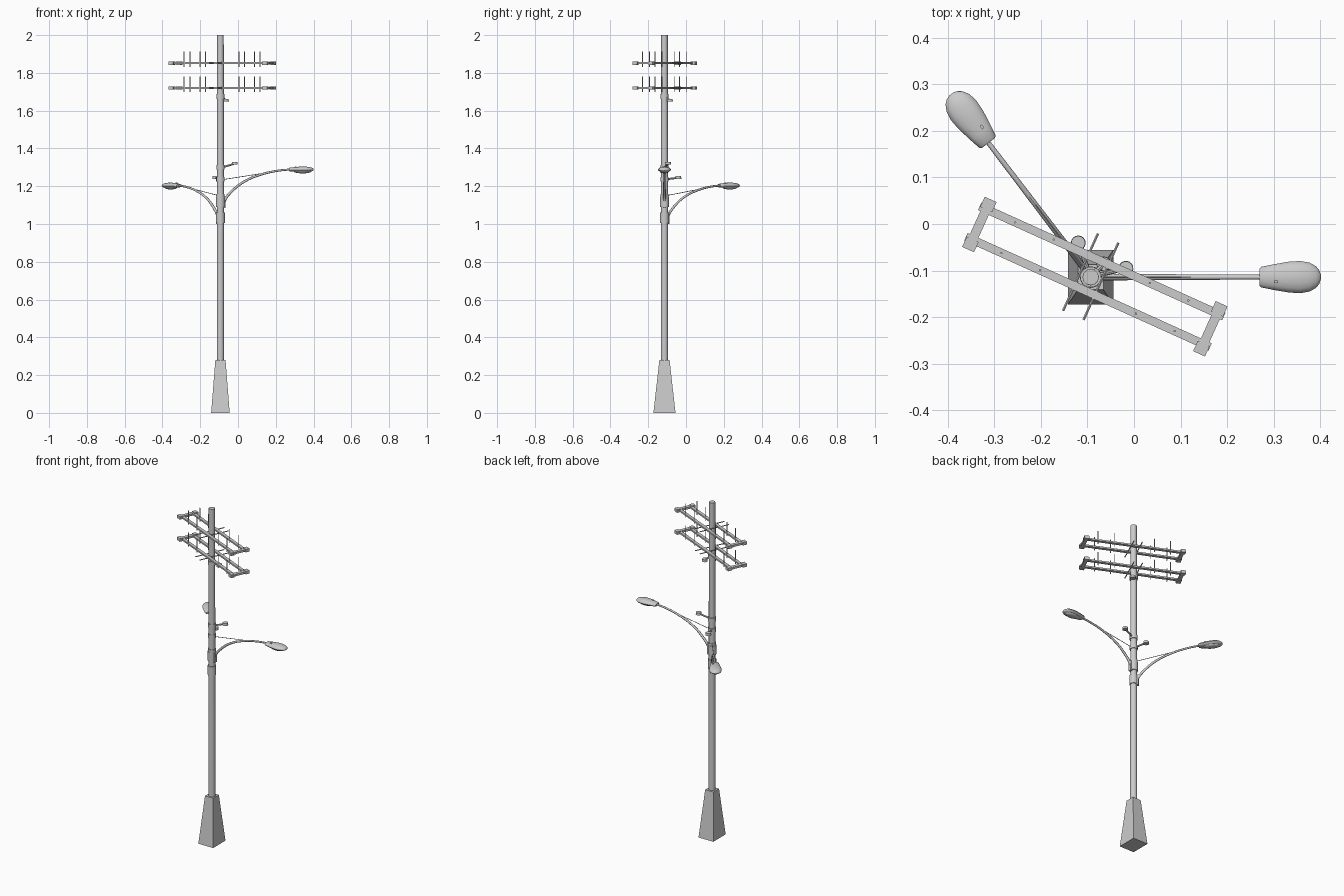
import bpy, bmesh, math
from mathutils import Matrix, Vector

if "Cube" in bpy.data.objects:
    bpy.data.objects.remove(bpy.data.objects["Cube"])

PX, PY = -0.093, -0.114          # pole axis
T = Matrix.Translation


def finish(name, bm, smooth=False):
    bmesh.ops.recalc_face_normals(bm, faces=bm.faces)
    me = bpy.data.meshes.new(name)
    bm.to_mesh(me)
    bm.free()
    ob = bpy.data.objects.new(name, me)
    bpy.context.collection.objects.link(ob)
    if smooth:
        bpy.ops.object.select_all(action='DESELECT')
        ob.select_set(True)
        bpy.context.view_layer.objects.active = ob
        bpy.ops.object.shade_smooth_by_angle(angle=math.radians(40))
    return ob


def box(bm, M, c, s):
    bmesh.ops.create_cube(bm, size=1, matrix=M @ T(c) @ Matrix.Diagonal((*s, 1)))


def rod(bm, M, a, b, r1, r2=None, n=8):
    a, b = Vector(a), Vector(b)
    d = b - a
    R = d.to_track_quat('Z', 'Y').to_matrix().to_4x4()
    bmesh.ops.create_cone(bm, cap_ends=True, segments=n, radius1=r1,
                          radius2=r1 if r2 is None else r2, depth=d.length,
                          matrix=M @ T((a + b) / 2) @ R)


def loft(bm, rings):
    vs = [[bm.verts.new(p) for p in ring] for ring in rings]
    n = len(vs[0])
    for a, b in zip(vs, vs[1:]):
        for i in range(n):
            bm.faces.new((a[i], a[(i + 1) % n], b[(i + 1) % n], b[i]))
    bm.faces.new(vs[0])
    bm.faces.new(vs[-1])


def at_pole(z, deg=0):
    return T((PX, PY, z)) @ Matrix.Rotation(math.radians(deg), 4, 'Z')


# tapered concrete base
bm = bmesh.new()
corners = [(-1, -1), (1, -1), (1, 1), (-1, 1)]
loft(bm, [[(PX + x * w, PY + y * d, z) for x, y in corners]
          for w, d, z in ((0.049, 0.0585, 0), (0.027, 0.027, 0.28))])
finish("base", bm)

# pole
bm = bmesh.new()
rod(bm, at_pole(0), (0, 0, 0.27), (0, 0, 2.0), 0.0195, 0.0175, 12)
finish("pole", bm, True)

# crossarm frames with pins and clamping bolts
for z, label in ((1.852, "upper"), (1.72, "lower")):
    M = T((-0.084, -0.113, z)) @ Matrix.Rotation(math.radians(-24.3), 4, 'Z')
    bm = bmesh.new()
    for s in (-1, 1):
        box(bm, M, (0, s * 0.036, 0), (0.575, 0.018, 0.009))
        box(bm, M, (s * 0.272, 0, 0), (0.02, 0.118, 0.012))
        for t in (-1, 1):
            box(bm, M, (s * 0.272, t * 0.047, 0), (0.028, 0.024, 0.018))
    finish(label + "_crossarm_frame", bm)
    bm = bmesh.new()
    for u in (-0.204, -0.113, 0.113, 0.204):
        for s in (-1, 1):
            rod(bm, M, (u, s * 0.036, -0.021), (u, s * 0.036, 0.061), 0.0025, n=6)
    finish(label + "_insulator_pins", bm, True)
    bm = bmesh.new()
    for u in (-0.032, 0.016):
        rod(bm, M, (u, -0.095, 0), (u, 0.087, 0), 0.003, n=6)
    finish(label + "_clamp_bolts", bm, True)

# street lamps: same arm and head, turned and lowered for the second
ARM = [(0.015, 1.09), (0.024, 1.127), (0.06, 1.173), (0.125, 1.224),
       (0.215, 1.262), (0.31, 1.283), (0.375, 1.289)]
HEAD = [(0.362, 0.018, 0.008), (0.366, 0.022, 0.011), (0.39, 0.027, 0.014),
        (0.425, 0.033, 0.017), (0.45, 0.0345, 0.017), (0.47, 0.031, 0.015),
        (0.484, 0.023, 0.011), (0.491, 0.014, 0.007), (0.494, 0.005, 0.003)]
for deg, dz, label in ((0, 0, "high"), (127.3, -0.085, "low")):
    M = at_pole(dz, deg)
    # curved arm
    cu = bpy.data.curves.new(label + "_lamp_arm", 'CURVE')
    cu.dimensions = '3D'
    cu.bevel_depth = 0.0065
    cu.bevel_resolution = 2
    cu.resolution_u = 5
    cu.use_fill_caps = True
    sp = cu.splines.new('BEZIER')
    sp.bezier_points.add(len(ARM) - 1)
    for i, (p, (r, z)) in enumerate(zip(sp.bezier_points, ARM)):
        p.co = M @ Vector((r, 0, z))
        p.handle_left_type = p.handle_right_type = 'AUTO'
        p.radius = 1.2 - 0.07 * i
    bpy.context.collection.objects.link(bpy.data.objects.new(label + "_lamp_arm", cu))
    # pole clamps and mounting plate
    bm = bmesh.new()
    rod(bm, M, (0, 0, 1.09), (0, 0, 1.145), 0.0235, n=12)
    rod(bm, M, (0, 0, 1.228), (0, 0, 1.245), 0.022, n=12)
    box(bm, M, (0.022, 0, 1.115), (0.012, 0.018, 0.06))
    finish(label + "_lamp_clamps", bm, True)
    # stay wire
    bm = bmesh.new()
    rod(bm, M, (0.018, 0, 1.236), (0.25, 0, 1.272), 0.0018, n=6)
    finish(label + "_stay_wire", bm, True)
    # lamp head: domed above, shallow below
    bm = bmesh.new()
    rings = []
    for r, w, h in HEAD:
        ring = []
        for k in range(16):
            a = math.tau * k / 16
            s = math.sin(a)
            ring.append(M @ Vector((r, w * math.cos(a),
                                    1.287 + s * h * (1 if s > 0 else 0.75))))
        rings.append(ring)
    loft(bm, rings)
    finish(label + "_lamp_head", bm, True)
    # lens and light sensor
    bm = bmesh.new()
    bmesh.ops.create_uvsphere(bm, u_segments=16, v_segments=8, radius=1, matrix=M
                              @ T((0.435, 0, 1.277)) @ Matrix.Diagonal((0.045, 0.024, 0.009, 1)))
    finish(label + "_lamp_lens", bm, True)
    bm = bmesh.new()
    box(bm, M, (0.398, -0.01, 1.301), (0.009, 0.006, 0.008))
    finish(label + "_lamp_sensor", bm)

# small bracket arms carrying round caps
for z, deg, reach, rise, label in ((1.30, 14, 0.078, 0.02, "upper"),
                                   (1.237, 110, 0.078, 0.008, "middle"),
                                   (1.675, 45, 0.04, -0.02, "top")):
    M = at_pole(z, deg)
    bm = bmesh.new()
    rod(bm, M, (0, 0, -0.012), (0, 0, 0.012), 0.0225, n=12)
    rod(bm, M, (0.012, 0, 0), (reach, 0, rise), 0.005)
    finish(label + "_bracket_arm", bm, True)
    bm = bmesh.new()
    rod(bm, M, (reach, 0, rise - 0.006), (reach, 0, rise + 0.008), 0.016, 0.015, 16)
    finish(label + "_bracket_cap", bm, True)
